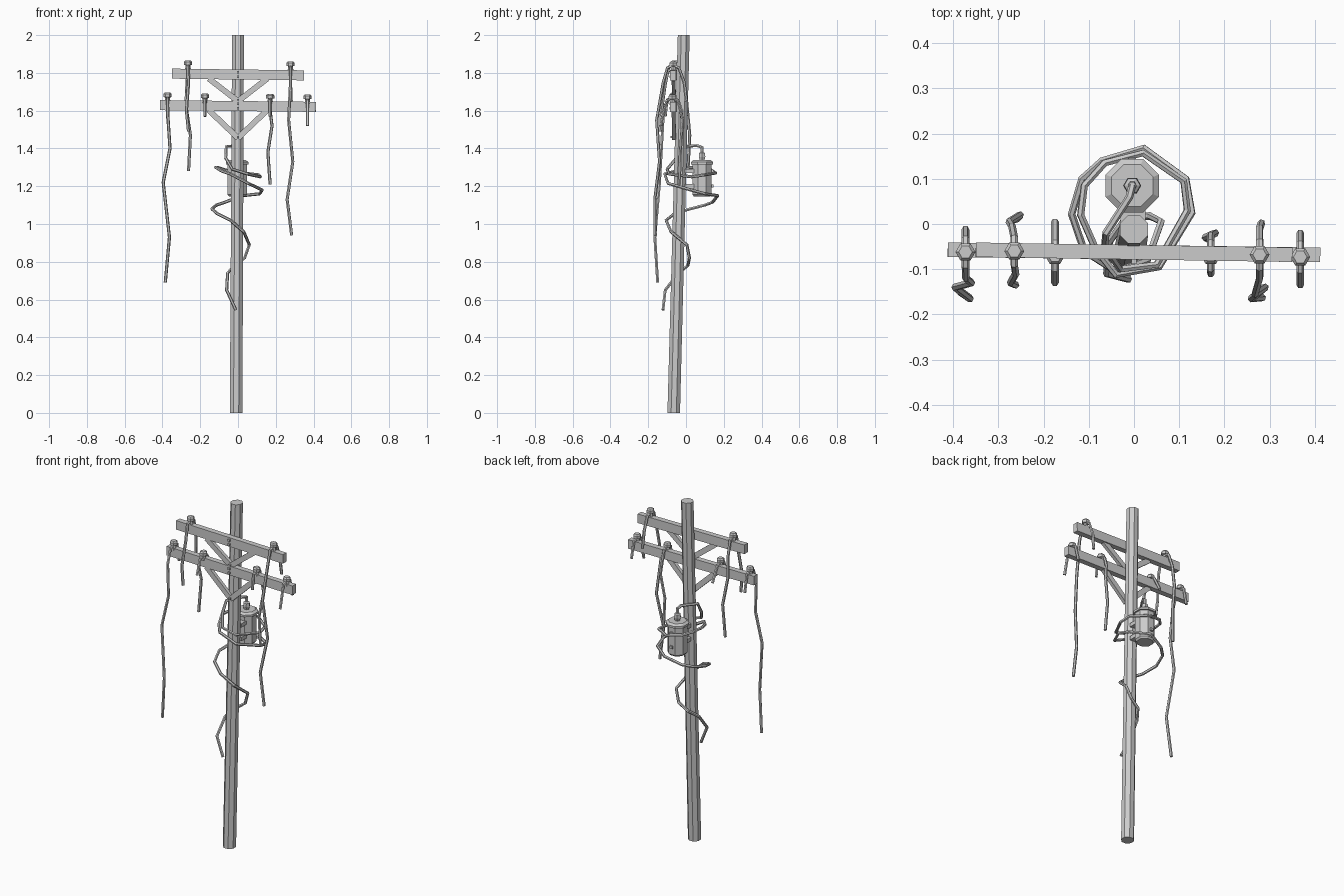
import bpy, bmesh, math
from mathutils import Vector, Matrix


def add_object(name, bm):
    me = bpy.data.meshes.new(name)
    bmesh.ops.recalc_face_normals(bm, faces=bm.faces)
    bm.to_mesh(me)
    bm.free()
    ob = bpy.data.objects.new(name, me)
    bpy.context.collection.objects.link(ob)
    return ob


def prism(name, rings, n, turn=0.0):
    """Stack of level n-gons; rings are (x, y, z, radius)."""
    bm = bmesh.new()
    loops = []
    for x, y, z, r in rings:
        loops.append([bm.verts.new((x + r * math.cos(turn + i * math.tau / n),
                                    y + r * math.sin(turn + i * math.tau / n), z))
                      for i in range(n)])
    for a, b in zip(loops, loops[1:]):
        for i in range(n):
            j = (i + 1) % n
            bm.faces.new((a[i], a[j], b[j], b[i]))
    bm.faces.new(loops[0])
    bm.faces.new(loops[-1])
    return add_object(name, bm)


def beam(name, p0, p1, depth, height):
    """Rectangular bar from p0 to p1."""
    p0, p1 = Vector(p0), Vector(p1)
    d = p1 - p0
    u = d.normalized()
    w = u.cross(Vector((0, 1, 0))).normalized()
    v = w.cross(u)
    m = Matrix((u * d.length, v * depth, w * height)).transposed().to_4x4()
    m.translation = (p0 + p1) / 2
    bm = bmesh.new()
    bmesh.ops.create_cube(bm, size=1, matrix=m)
    return add_object(name, bm)


def wire(name, pts, r=0.0085):
    """Faceted cable through the points."""
    cu = bpy.data.curves.new(name, 'CURVE')
    cu.dimensions = '3D'
    cu.bevel_depth = r
    cu.bevel_resolution = 1
    cu.use_fill_caps = True
    sp = cu.splines.new('POLY')
    sp.points.add(len(pts) - 1)
    for p, co in zip(sp.points, pts):
        p.co = (*co, 1)
    sp.use_smooth = False
    tmp = bpy.data.objects.new(name + "_path", cu)
    bpy.context.collection.objects.link(tmp)
    bpy.context.view_layer.update()
    me = bpy.data.meshes.new_from_object(
        tmp.evaluated_get(bpy.context.evaluated_depsgraph_get()))
    bpy.data.objects.remove(tmp)
    bpy.context.collection.objects.link(bpy.data.objects.new(name, me))


# Leaning tapered pole
prism("pole", [(-0.01, -0.065, 0, 0.036), (0, -0.012, 2, 0.034)], 8, math.pi / 8)

# Crossarms with V braces and bolts
for tag, half, z, foot in (("upper", 0.35, 1.792, 1.65), ("lower", 0.412, 1.625, 1.455)):
    beam(tag + "_crossarm", (-half, -0.057, z + 0.004), (half, -0.068, z - 0.005), 0.032, 0.053)
    for s in (-1, 1):
        beam(tag + "_brace", (s * 0.155, -0.066, z - 0.022), (0, -0.063, foot), 0.02, 0.03)
    for bz, by in ((z + 0.012, -0.081), (z - 0.012, -0.081), (foot + 0.005, -0.076)):
        beam(tag + "_bolt", (-0.006, by, bz), (0.006, by, bz), 0.014, 0.012)

# Insulators, each with a cable draped over it: x, y, arm top, back tail, front tail
lines = [
    (-0.373, -0.062, 1.65, [(-0.373, -0.012, 1.56)],
     [(-0.372, -0.12, 1.58), (-0.36, -0.13, 1.40), (-0.396, -0.14, 1.22),
      (-0.363, -0.165, 0.93), (-0.385, -0.15, 0.69)]),
    (-0.175, -0.07, 1.645, [(-0.175, 0.005, 1.57)], [(-0.175, -0.13, 1.57)]),
    (0.17, -0.07, 1.643, [(0.17, -0.025, 1.60), (0.18, -0.02, 1.52), (0.158, -0.03, 1.38),
                          (0.17, -0.035, 1.21)],
     [(0.17, -0.11, 1.57)]),
    (0.368, -0.073, 1.64, [(0.368, -0.02, 1.56)], [(0.368, -0.135, 1.52)]),
    (-0.265, -0.06, 1.82, [(-0.27, -0.005, 1.75), (-0.276, 0.005, 1.63), (-0.252, 0.02, 1.47),
                           (-0.262, 0.01, 1.28)],
     [(-0.262, -0.11, 1.74), (-0.273, -0.13, 1.60), (-0.262, -0.135, 1.49)]),
    (0.278, -0.068, 1.815, [(0.278, -0.01, 1.75), (0.282, 0.002, 1.65)],
     [(0.278, -0.12, 1.75), (0.268, -0.155, 1.55), (0.29, -0.14, 1.33),
      (0.26, -0.165, 1.13), (0.284, -0.163, 0.94)]),
]
for x, y, z, back, front in lines:
    prism("insulator", [(x, y, z - 0.005, 0.016), (x, y, z + 0.02, 0.012),
                        (x, y, z + 0.022, 0.022), (x, y, z + 0.038, 0.022),
                        (x, y, z + 0.046, 0.015)], 6)
    wire("draped_cable", back[::-1] + [(x, y + 0.03, z + 0.012), (x, y, z + 0.022),
                                       (x, y - 0.03, z + 0.012)] + front)

# Transformer can with rims and top bushing
cx, cy = -0.004, 0.085
prism("transformer_can", [(cx, cy, 1.145, 0.046), (cx, cy, 1.155, 0.055), (cx, cy, 1.315, 0.055),
                          (cx, cy, 1.316, 0.064), (cx, cy, 1.328, 0.064), (cx, cy, 1.338, 0.05)],
      8, math.pi / 8)
prism("bushing", [(cx, cy, 1.335, 0.014), (cx, cy, 1.355, 0.02), (cx, cy, 1.375, 0.018),
                  (cx, cy, 1.38, 0.01), (cx, cy, 1.41, 0.009)], 6)
for z in (1.20, 1.28):
    beam("mount_bracket", (-0.03, 0.02, z), (0.025, 0.02, z), 0.05, 0.022)
    beam("can_stud", (cx - 0.008, cy + 0.054, z), (cx + 0.008, cy + 0.054, z), 0.014, 0.016)

# Loose cable looping round the transformer and down the pole
wire("coiled_cable", [
    (cx, cy, 1.405), (-0.01, 0.06, 1.415), (-0.062, -0.02, 1.41), (-0.065, -0.05, 1.35),
    (-0.03, -0.10, 1.29), (0.05, -0.09, 1.265), (0.118, 0.03, 1.25), (0.11, 0.095, 1.26),
    (0.02, 0.157, 1.27), (-0.065, 0.135, 1.285), (-0.11, 0.085, 1.30), (-0.118, 0.02, 1.30),
    (-0.085, -0.055, 1.28), (-0.04, -0.112, 1.265), (0.055, -0.095, 1.215), (0.128, 0.025, 1.18),
    (0.115, 0.10, 1.16), (0.022, 0.168, 1.15), (-0.07, 0.14, 1.115), (-0.115, 0.10, 1.10),
    (-0.138, 0.022, 1.08), (-0.11, -0.06, 1.055), (-0.04, -0.105, 1.02), (0.03, -0.08, 0.96),
    (0.06, 0.005, 0.89), (0.035, 0.018, 0.82), (-0.02, 0.01, 0.78), (-0.055, -0.04, 0.74),
    (-0.06, -0.11, 0.65), (-0.012, -0.122, 0.545)])
